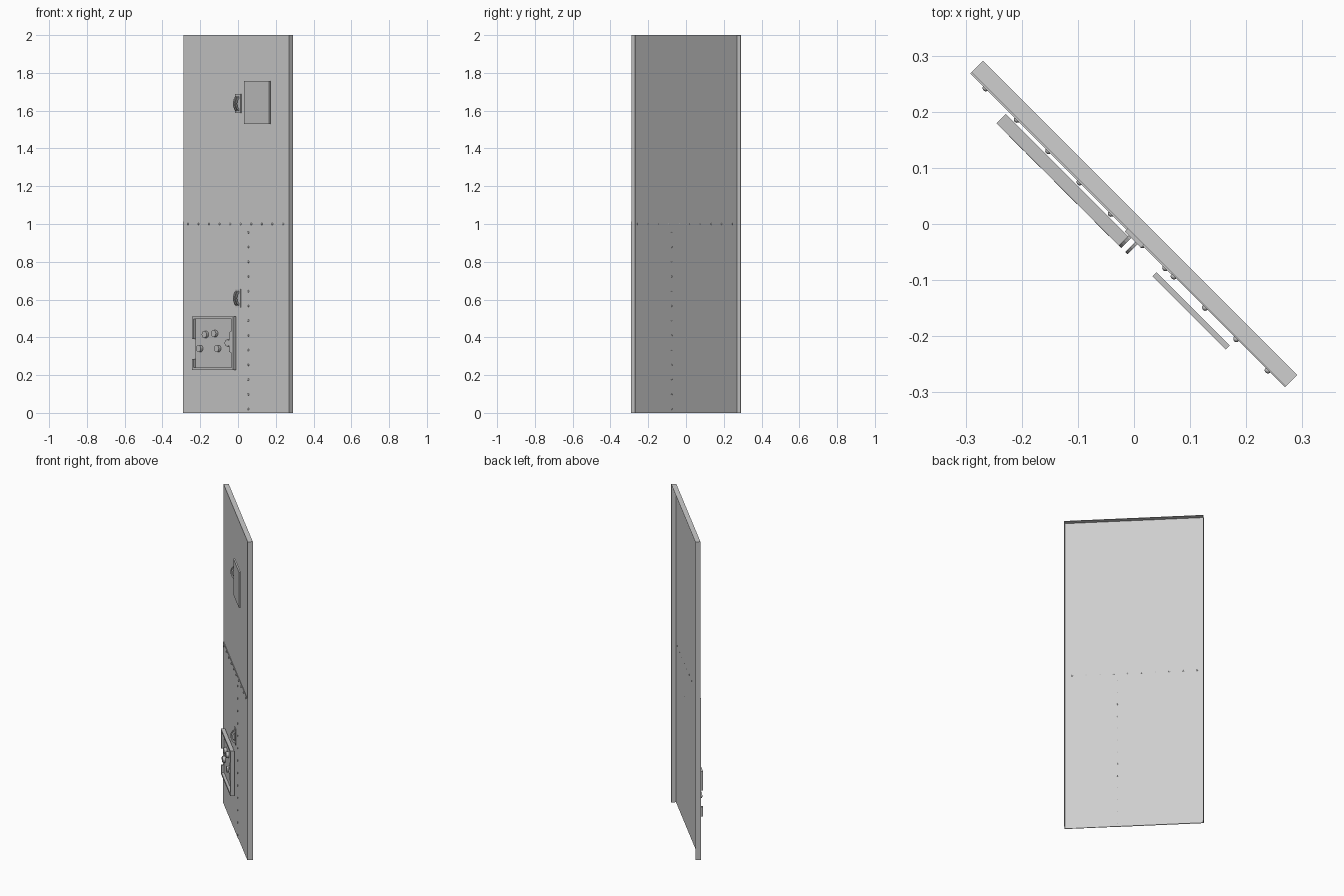
import bpy, bmesh, math
from mathutils import Matrix, Vector

cube = bpy.data.objects.get("Cube")
if cube:
    bpy.data.objects.remove(cube)


def material(name, value):
    m = bpy.data.materials.new(name)
    m.use_nodes = True
    m.diffuse_color = (value, value, value, 1)
    m.node_tree.nodes["Principled BSDF"].inputs["Base Color"].default_value = (value, value, value, 1)
    return m


LIGHT = material("light_grey", 0.62)
MID = material("hardware_grey", 0.55)
TURN = Matrix.Rotation(math.radians(-45), 4, 'Z')   # the door stands half open


def finish(name, bm, mat):
    bmesh.ops.recalc_face_normals(bm, faces=bm.faces)
    mesh = bpy.data.meshes.new(name)
    bm.to_mesh(mesh)
    bm.free()
    mesh.materials.append(mat)
    ob = bpy.data.objects.new(name, mesh)
    ob.matrix_world = TURN
    bpy.context.collection.objects.link(ob)
    return ob


def add_box(bm, u, n, z):
    """Box from ranges along the door, outward from its front, and up."""
    size = (u[1] - u[0], n[1] - n[0], z[1] - z[0])
    mid = (sum(u) / 2, -sum(n) / 2, sum(z) / 2)
    bmesh.ops.create_cube(bm, size=1, matrix=Matrix.Translation(mid) @ Matrix.Diagonal((*size, 1)))


def boxes(name, mat, *ranges):
    bm = bmesh.new()
    for r in ranges:
        add_box(bm, *r)
    return finish(name, bm, mat)


def extrude_profile(bm, points, offset):
    face = bm.faces.new([bm.verts.new(p) for p in points])
    new = bmesh.ops.extrude_face_region(bm, geom=[face])["geom"]
    bmesh.ops.translate(bm, vec=offset, verts=[v for v in new if isinstance(v, bmesh.types.BMVert)])


W, D, T = 0.396, 0.0155, 0.002   # half width, half depth, sheet thickness
F = 0.017                        # front of the lower sheets

# Door skin with folded sides and top, open at the back and bottom
boxes("door_skin", LIGHT, ((-W, W), (D - T - T, D - T), (0, 2)))
boxes("side_flanges", LIGHT,
      ((-W, T - W), (-D, D - T), (0, 2)),
      ((W - T, W), (-D, D - T), (0, 2)))
boxes("top_flange", LIGHT, ((-W, W), (-D, D - T), (2 - T, 2)))

# Lower cover sheets, meeting at a vertical seam
SEAM = 0.109
boxes("lower_left_sheet", LIGHT, ((SEAM, W), (D - T, D), (0, 1.012)))
boxes("lower_right_sheet", LIGHT, ((-W, SEAM), (D - T, F), (0, 1.012)))

# Rivets along both seams
bm = bmesh.new()
spots = [(-0.358 + 0.079 * i, 1.0) for i in range(10)]
spots += [(0.095, 0.02 + 0.078 * i) for i in range(13)]
for u, z in spots:
    place = Matrix.Translation((u, -D, z)) @ Matrix.Diagonal((0.006, 0.006, 0.006, 1))
    bmesh.ops.create_uvsphere(bm, u_segments=10, v_segments=6, radius=1, matrix=place)
rivets = finish("rivets", bm, MID)
for p in rivets.data.polygons:
    p.use_smooth = True

# Two pulls: a base plate with a pair of rounded fins
for label, zc in (("upper", 1.637), ("lower", 0.607)):
    boxes(label + "_pull_plate", MID, ((-0.002, 0.039), (D - T, 0.021), (zc - 0.05, zc + 0.05)))
    bm = bmesh.new()
    for u in (0.008, 0.024):
        arc = [math.pi * i / 10 for i in range(11)]
        outline = [(u, -0.015 - 0.031 * math.sin(a), zc + 0.04 * math.cos(a)) for a in arc]
        inner = [(u, -0.015 - 0.021 * math.sin(a), zc + 0.028 * math.cos(a)) for a in reversed(arc)]
        extrude_profile(bm, outline + inner, Vector((0.006, 0, 0)))
    finish(label + "_pull_fins", bm, MID)

# Flat notice plate standing off the upper half
boxes("notice_plate", MID, ((0.089, 0.274), (0.0325, 0.0425), (1.53, 1.757)))

# Tray with a raised rim, broken on its outer side
L, R, B, H = -0.30, 0.009, 0.227, 0.51
BACK, FLOOR, RIM = 0.023, 0.030, 0.046
E = 0.013
boxes("tray_floor", MID, ((L + E, R - E), (BACK, FLOOR), (B, H)))
boxes("tray_rim", MID,
      ((L, R), (BACK, RIM), (H - E, H)),
      ((L, R), (BACK, RIM), (B, B + E)),
      ((R - E, R), (BACK, RIM), (B + E, H - E)),
      ((L, L + E), (BACK, RIM), (0.39, H - E)),
      ((L, L + E), (BACK, RIM), (B + E, 0.285)))

# Chamfered catch on the inner side of the tray
bm = bmesh.new()
catch = [(R, 0.44), (R - 0.032, 0.425), (R - 0.032, 0.325), (R, 0.31)]
extrude_profile(bm, [(u, -FLOOR, z) for u, z in catch], Vector((0, FLOOR - RIM, 0)))
finish("tray_catch", bm, MID)

# Round knobs in the tray
bm = bmesh.new()
for u, z in ((-0.207, 0.415), (-0.137, 0.42), (-0.25, 0.34), (-0.115, 0.34), (-0.035, 0.37)):
    place = Matrix.Translation((u, -0.037, z)) @ Matrix.Rotation(math.pi / 2, 4, 'X')
    bmesh.ops.create_cone(bm, cap_ends=True, segments=16, radius1=0.018, radius2=0.018,
                          depth=0.02, matrix=place)
finish("tray_knobs", bm, MID)
